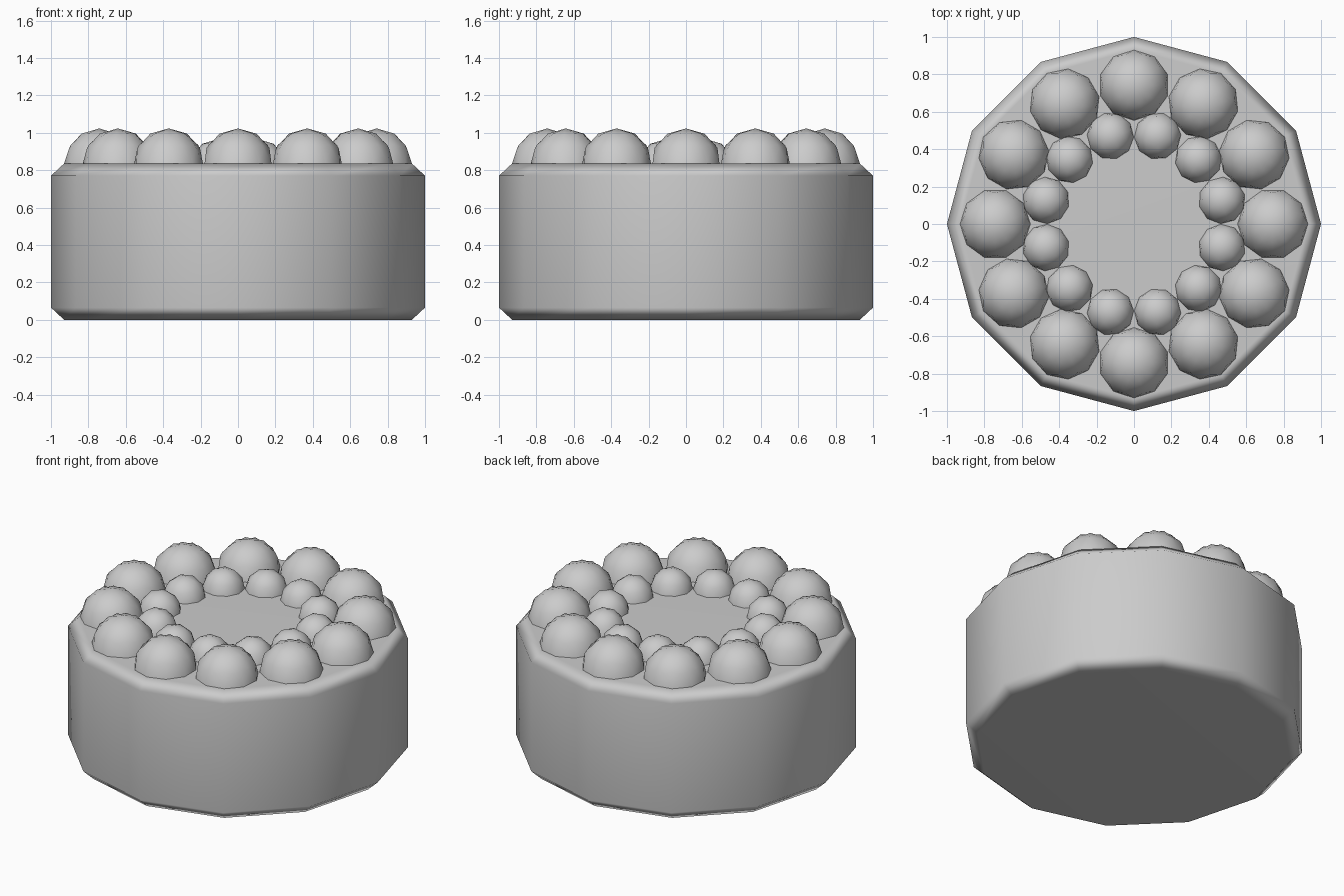
import bpy, bmesh, math
from mathutils import Matrix

cube = bpy.data.objects.get("Cube")
if cube:
    bpy.data.objects.remove(cube, do_unlink=True)

mat = bpy.data.materials.new("plain grey")
mat.use_nodes = True
grey = (0.6, 0.6, 0.6, 1)
mat.diffuse_color = grey
mat.node_tree.nodes["Principled BSDF"].inputs["Base Color"].default_value = grey

SIDES = 12
TOP = 0.835


def finish(bm, name):
    mesh = bpy.data.meshes.new(name)
    bmesh.ops.recalc_face_normals(bm, faces=bm.faces)
    for face in bm.faces:
        face.smooth = True
    bm.to_mesh(mesh)
    bm.free()
    mesh.materials.append(mat)
    obj = bpy.data.objects.new(name, mesh)
    bpy.context.collection.objects.link(obj)
    return obj


# Twelve-sided cake body with chamfered rims
bm = bmesh.new()
rings = []
for radius, z in [(0.93, 0), (1, 0.065), (1, 0.77), (0.93, TOP)]:
    rings.append([bm.verts.new((radius * math.cos(a), radius * math.sin(a), z))
                  for a in (math.tau * i / SIDES for i in range(SIDES))])
for low, high in zip(rings, rings[1:]):
    for i in range(SIDES):
        j = (i + 1) % SIDES
        bm.faces.new((low[i], low[j], high[j], high[i]))
bm.faces.new(rings[0][::-1])
bm.faces.new(rings[-1])
body = finish(bm, "cake_body")
weighted = body.modifiers.new("even_shading", "WEIGHTED_NORMAL")
weighted.keep_sharp = True


def dome_mesh(radius, turns):
    """Faceted half balls, one per turn, laid over each other."""
    bm = bmesh.new()
    for turn in turns:
        bmesh.ops.create_icosphere(bm, subdivisions=2, radius=radius,
                                   matrix=Matrix.Rotation(turn, 4, "Z"))
    low = [v for v in bm.verts if v.co.z < -0.01]
    bmesh.ops.delete(bm, geom=low, context="VERTS")
    return bm


def dome_ring(name, radius, distance, offset, turns):
    for i in range(SIDES):
        angle = math.tau * i / SIDES + offset
        obj = finish(dome_mesh(radius, turns), f"{name}_{i + 1}")
        obj.matrix_world = (Matrix.Rotation(angle, 4, "Z")
                            @ Matrix.Translation((0, distance, TOP)))


# Outer ring of large cream balls, inner ring of small ones
dome_ring("large_cream_ball", 0.188, 0.742, 0, (0, math.pi))
dome_ring("small_cream_ball", 0.125, 0.487, math.radians(15), (0,))
